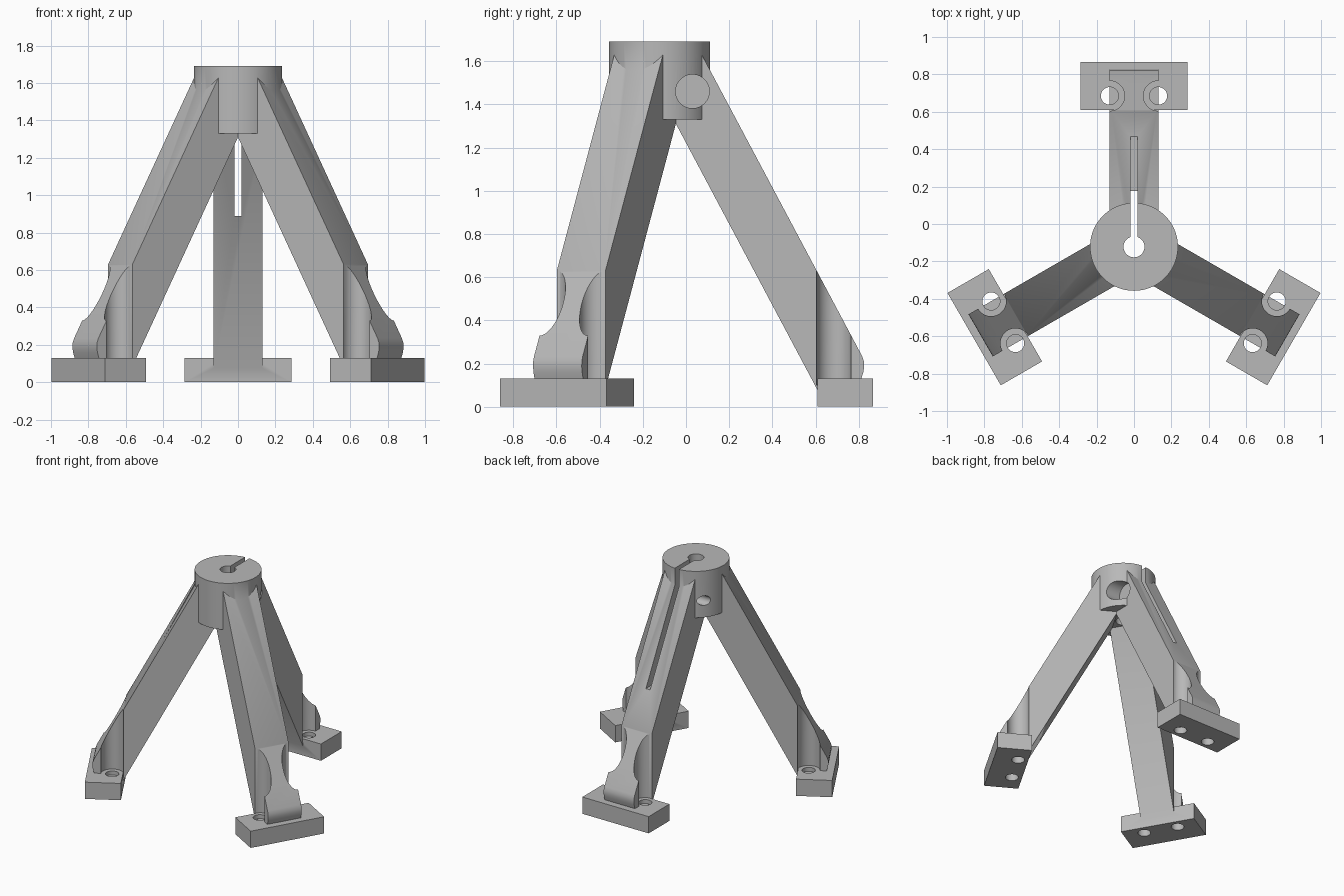
import bpy, bmesh, math
from mathutils import Matrix, Vector

if "Cube" in bpy.data.objects:
    bpy.data.objects.remove(bpy.data.objects["Cube"], do_unlink=True)

HUB_Y = -0.122          # hub axis position
SLOPE = 1.88            # drop per unit of outward run of the legs
WALL = 0.13             # half width of a leg

grey = bpy.data.materials.new("plain grey")
grey.use_nodes = True
grey.diffuse_color = (0.48, 0.48, 0.48, 1)
grey.node_tree.nodes["Principled BSDF"].inputs["Base Color"].default_value = (0.48, 0.48, 0.48, 1)


def make(name, bm):
    bmesh.ops.recalc_face_normals(bm, faces=bm.faces)
    mesh = bpy.data.meshes.new(name)
    bm.to_mesh(mesh)
    bm.free()
    mesh.materials.append(grey)
    obj = bpy.data.objects.new(name, mesh)
    bpy.context.collection.objects.link(obj)
    return obj


def box(name, x, y, z):
    bm = bmesh.new()
    bmesh.ops.create_cube(bm, size=1)
    for v in bm.verts:
        v.co = [lo + (c + 0.5) * (hi - lo) for c, (lo, hi) in zip(v.co, (x, y, z))]
    return make(name, bm)


def cylinder(name, radius, start, end, sides=64):
    a, b = Vector(start), Vector(end)
    turn = (b - a).to_track_quat("Z", "Y").to_matrix().to_4x4()
    bm = bmesh.new()
    bmesh.ops.create_cone(bm, cap_ends=True, segments=sides, radius1=radius, radius2=radius,
                          depth=(b - a).length, matrix=Matrix.Translation((a + b) / 2) @ turn)
    return make(name, bm)


def extrude_profile(name, points, half):
    bm = bmesh.new()
    face = bm.faces.new([bm.verts.new((-half, r, z)) for r, z in points])
    ext = bmesh.ops.extrude_face_region(bm, geom=[face])
    bmesh.ops.translate(bm, vec=(2 * half, 0, 0),
                        verts=[g for g in ext["geom"] if isinstance(g, bmesh.types.BMVert)])
    return make(name, bm)


def combine(target, tool, operation):
    mod = target.modifiers.new("join", "BOOLEAN")
    mod.operation, mod.solver, mod.object = operation, "EXACT", tool
    bpy.context.view_layer.objects.active = target
    bpy.ops.object.modifier_apply(modifier=mod.name)
    bpy.data.objects.remove(tool, do_unlink=True)


def inner(z):
    return 0.732 - (z - 0.075) / SLOPE


def outer(z):
    return 0.727 - (z - 0.63) / SLOPE


def build_leg(angle):
    # Sloping square bar with a rounded toe
    profile = [(inner(0.075), 0.075), (0.75, 0.05), (0.92, 0.08), (0.934, 0.13), (0.943, 0.16),
               (0.947, 0.185), (0.946, 0.21), (outer(0.235), 0.235),
               (outer(1.66), 1.66), (0, 1.66), (0, inner(0) * SLOPE)]
    leg = extrude_profile("leg", profile, WALL)
    foot = box("foot", (-0.285, 0.285), (0.732, 0.987), (0, 0.13))
    # Screw head clearance in the leg and bolt holes in the foot
    for side in (-WALL, WALL):
        combine(leg, cylinder("clearance", 0.08, (side, 0.807, 0.1), (side, 0.807, 1)), "DIFFERENCE")
        combine(foot, cylinder("bolt_hole", 0.047, (side, 0.807, -1), (side, 0.807, 1)), "DIFFERENCE")
    combine(leg, foot, "UNION")
    leg.data.transform(Matrix.Rotation(angle, 4, "Z"))
    return leg


# Hub with three legs around its axis
stand = cylinder("tripod_stand", 0.235, (0, 0, 1.33), (0, 0, 1.69), 96)
for k in range(3):
    combine(stand, build_leg(k * math.tau / 3), "UNION")

# Centre bore, clamping slot down the back leg, and cross screw with head recess
screw = -HUB_Y + 0.03
cuts = [
    cylinder("bore", 0.056, (0, 0, 1), (0, 0, 2)),
    box("slot", (-0.018, 0.018), (0, 0.7), (0.89, 2)),
    cylinder("screw_hole", 0.037, (-0.5, screw, 1.46), (0.5, screw, 1.46)),
    cylinder("screw_clearance", 0.045, (0.018, screw, 1.46), (0.5, screw, 1.46)),
    cylinder("screw_recess", 0.078, (0.1, screw, 1.46), (0.5, screw, 1.46)),
]
for cut in cuts:
    combine(stand, cut, "DIFFERENCE")

stand.data.transform(Matrix.Translation((0, HUB_Y, 0)))
stand.data.materials.clear()
stand.data.materials.append(grey)
bpy.ops.object.select_all(action="DESELECT")
stand.select_set(True)
bpy.context.view_layer.objects.active = stand
bpy.ops.object.shade_smooth_by_angle(angle=math.radians(30))
